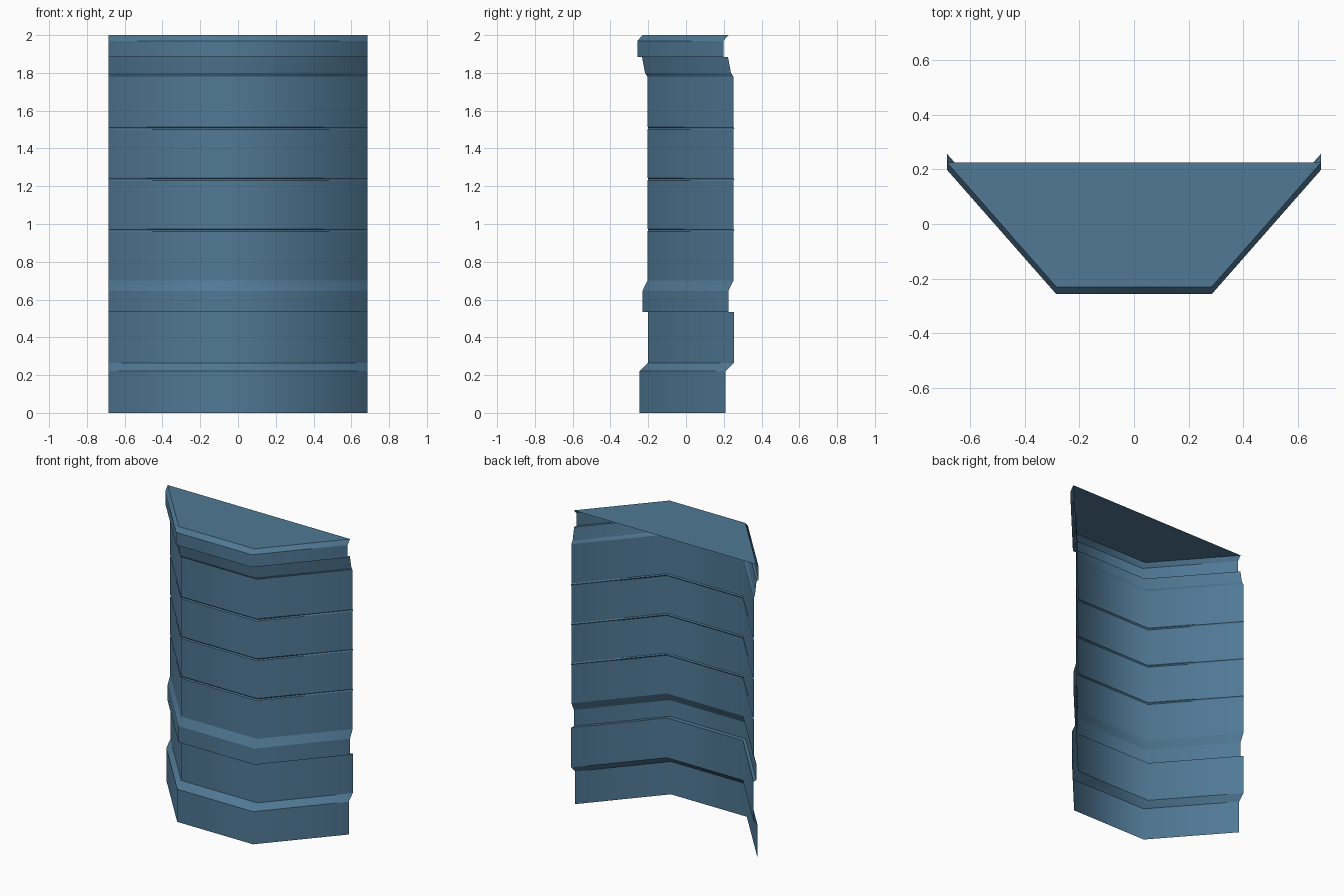
import bpy, bmesh

if "Cube" in bpy.data.objects:
    bpy.data.objects.remove(bpy.data.objects["Cube"])

# Single painted colour
paint = bpy.data.materials.new("steel blue paint")
paint.diffuse_color = (0.08, 0.19, 0.30, 1)
paint.use_nodes = True
paint.node_tree.nodes["Principled BSDF"].inputs["Base Color"].default_value = paint.diffuse_color

# Plan of the bay: x and y behind the front face
PLAN = [(-0.685, 0.455), (-0.285, 0.0), (0.285, 0.0), (0.685, 0.455)]

# Vertical profile: (front y, z), with V-grooves between the courses
profile = [(-0.245, 0), (-0.245, 0.222), (-0.202, 0.265), (-0.202, 0.535),
           (-0.231, 0.535), (-0.231, 0.645), (-0.204, 0.70)]
for z in (0.967, 1.237, 1.507):
    profile += [(-0.204, z - 0.007), (-0.198, z), (-0.204, z + 0.007)]
profile += [(-0.204, 1.78), (-0.217, 1.80), (-0.233, 1.885),
            (-0.257, 1.885), (-0.257, 1.97), (-0.230, 2.0)]


def finish(name, bm):
    mesh = bpy.data.meshes.new(name)
    bm.to_mesh(mesh)
    bm.free()
    mesh.materials.append(paint)
    obj = bpy.data.objects.new(name, mesh)
    bpy.context.collection.objects.link(obj)
    return obj


# Bay wall: open sheet swept round the plan, soft corners and crisp courses
bm = bmesh.new()
rows = [[bm.verts.new((x, y + dy, z)) for x, dy in PLAN] for y, z in profile]
for low, high in zip(rows, rows[1:]):
    for i in range(len(PLAN) - 1):
        face = bm.faces.new((low[i], low[i + 1], high[i + 1], high[i]))
        face.smooth = True
for edge in bm.edges:
    a, b = edge.verts
    if abs(a.co.z - b.co.z) < 1e-5:
        edge.smooth = False
finish("bay_wall", bm)

# Flat top panel
bm = bmesh.new()
y, z = profile[-1]
bm.faces.new([bm.verts.new((x, y + dy, z)) for x, dy in PLAN])
finish("top_panel", bm)
